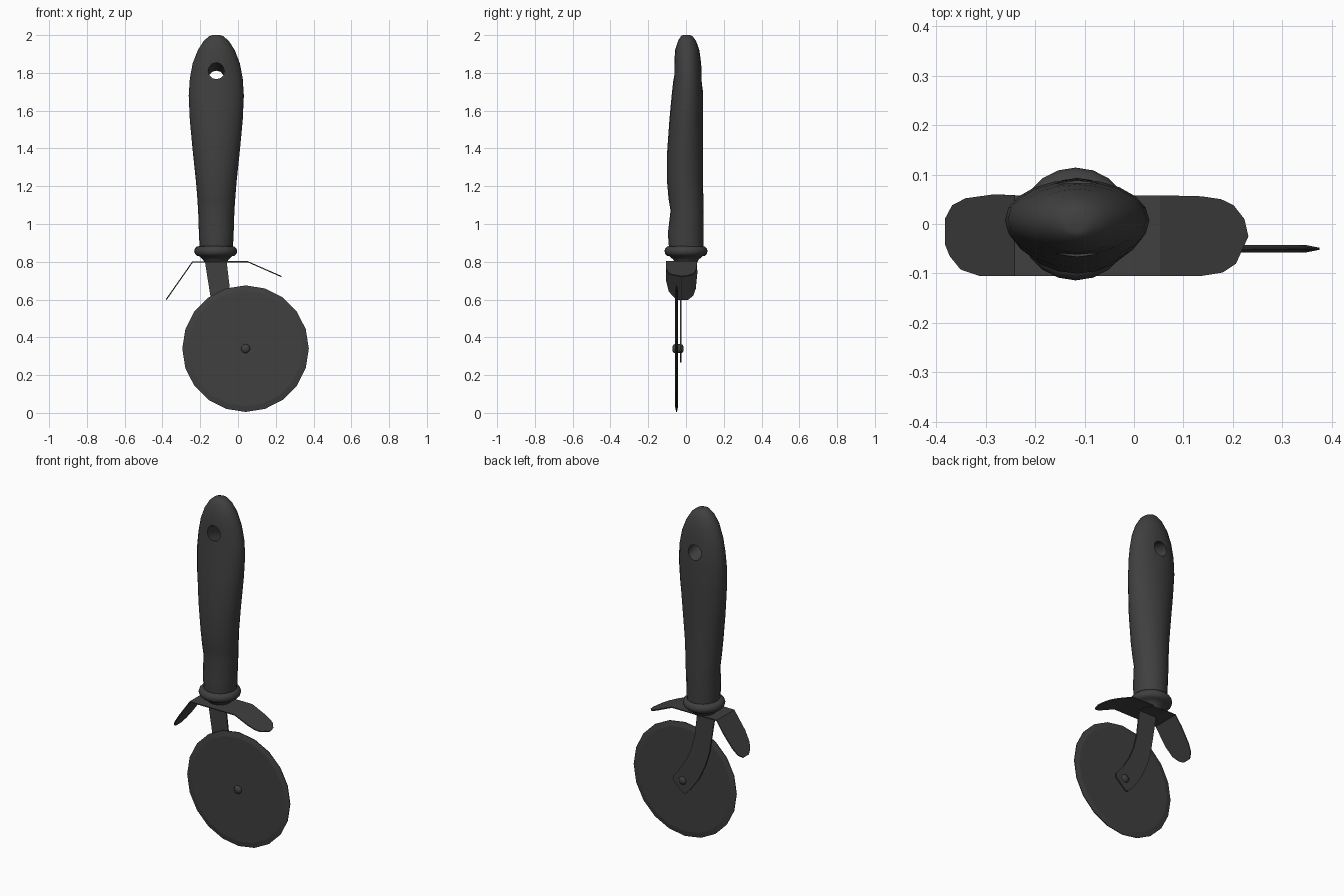
import bpy, bmesh
from math import cos, sin, pi, radians
from mathutils import Vector

cube = bpy.data.objects.get("Cube")
if cube:
    bpy.data.objects.remove(cube, do_unlink=True)

dark = bpy.data.materials.new("dark_grey")
dark.use_nodes = True
COLOUR = (0.05, 0.05, 0.05, 1)
dark.diffuse_color = COLOUR
dark.node_tree.nodes["Principled BSDF"].inputs["Base Color"].default_value = COLOUR


def finish(name, bm, smooth=None):
    """Turn a bmesh into a named object, optionally smooth shaded."""
    bmesh.ops.recalc_face_normals(bm, faces=bm.faces)
    mesh = bpy.data.meshes.new(name)
    bm.to_mesh(mesh)
    bm.free()
    mesh.materials.append(dark)
    obj = bpy.data.objects.new(name, mesh)
    bpy.context.collection.objects.link(obj)
    if smooth:
        shade(obj, smooth)
    return obj


def select(obj):
    bpy.ops.object.select_all(action='DESELECT')
    obj.select_set(True)
    bpy.context.view_layer.objects.active = obj


def shade(obj, angle):
    select(obj)
    bpy.ops.object.shade_smooth_by_angle(angle=radians(angle))


def loft(name, rings, sides, axis, smooth):
    """Join elliptical rings (centre, radius_a, radius_b) along z or y, with caps."""
    bm = bmesh.new()
    loops = []
    for centre, ra, rb in rings:
        loop = []
        for i in range(sides):
            a, b = ra * cos(2 * pi * i / sides), rb * sin(2 * pi * i / sides)
            offset = Vector((a, b, 0)) if axis == 'Z' else Vector((a, 0, b))
            loop.append(bm.verts.new(Vector(centre) + offset))
        loops.append(loop)
    for low, high in zip(loops, loops[1:]):
        for i in range(sides):
            j = (i + 1) % sides
            bm.faces.new((low[i], low[j], high[j], high[i]))
    bm.faces.new(loops[0])
    bm.faces.new(loops[-1])
    return finish(name, bm, smooth)


HX = -0.115  # handle axis

# Handle: height, half width, front y, back y
sections = [
    (0.87, 0.088, -0.09, 0.092), (0.95, 0.092, -0.096, 0.093),
    (1.07, 0.096, -0.082, 0.093), (1.13, 0.1, -0.092, 0.092),
    (1.22, 0.107, -0.1, 0.09), (1.38, 0.124, -0.1, 0.09),
    (1.55, 0.14, -0.088, 0.09), (1.68, 0.146, -0.076, 0.09),
    (1.77, 0.14, -0.066, 0.086), (1.85, 0.125, -0.062, 0.08),
    (1.92, 0.098, -0.058, 0.071), (1.97, 0.066, -0.042, 0.053),
    (1.995, 0.036, -0.026, 0.034), (2.0, 0.02, -0.016, 0.022),
]
handle = loft("handle", [((HX, (f + b) / 2, z), w, (b - f) / 2)
                         for z, w, f, b in sections], 20, 'Z', None)

# Sloping hanging hole through the handle
front, back = Vector((HX, -0.068, 1.812)), Vector((HX, 0.085, 1.766))
run = back - front
bpy.ops.mesh.primitive_cylinder_add(vertices=12, radius=0.043, depth=0.5,
                                    location=(front + back) / 2)
cutter = bpy.context.object
cutter.name = "hole_cutter"
cutter.hide_render = True
cutter.rotation_euler = run.to_track_quat('Z', 'Y').to_euler()
cutter.data.materials.append(dark)
cut = handle.modifiers.new("hole", 'BOOLEAN')
cut.operation = 'DIFFERENCE'
cut.solver = 'EXACT'
cut.object = cutter
select(handle)
bpy.ops.object.modifier_apply(modifier="hole")
bpy.data.objects.remove(cutter, do_unlink=True)
shade(handle, 40)

# Collar: short cone under a rounded ring
collar = [(0.795, 0.06), (0.81, 0.066), (0.83, 0.088), (0.832, 0.1), (0.842, 0.11),
          (0.856, 0.114), (0.87, 0.11), (0.88, 0.1), (0.884, 0.085)]
loft("collar", [((HX - 0.003, 0, z), r, r) for z, r in collar], 20, 'Z', 45)

# Blade: disc with a ground edge
BX, BY, BZ, R = 0.04, -0.05, 0.34, 0.335
loft("blade", [((BX, BY + y, BZ), r, r) for y, r in
               ((-0.008, 0.305), (-0.002, R), (0.002, R), (0.008, 0.305))], 20, 'Y', 10)

# Axle pin with domed ends
pin = [(-0.072, 0.01), (-0.068, 0.019), (-0.06, 0.024),
       (-0.024, 0.024), (-0.017, 0.019), (-0.012, 0.01)]
loft("axle_pin", [((BX, y, BZ), r, r) for y, r in pin], 12, 'Y', 45)


def thicken(obj, depth):
    mod = obj.modifiers.new("thickness", 'SOLIDIFY')
    mod.thickness = depth
    mod.offset = 0
    select(obj)
    bpy.ops.object.modifier_apply(modifier="thickness")


# Curved arm holding the blade
outline = [(-0.175, 0.8), (-0.148, 0.63), (-0.135, 0.55), (-0.108, 0.465), (-0.068, 0.38),
           (-0.012, 0.302), (0.018, 0.27), (0.036, 0.267), (0.1, 0.325), (0.102, 0.35),
           (0.05, 0.415), (0.01, 0.48), (-0.02, 0.55), (-0.04, 0.63), (-0.06, 0.8)]
bm = bmesh.new()
bm.faces.new([bm.verts.new((x, -0.028, z)) for x, z in outline])
thicken(finish("blade_arm", bm), 0.008)

# Finger guard: flat middle with two bent, rounded wings
FOLD_L, FOLD_R, TOP = -0.24, 0.052, 0.8


def guard_height(x):
    if x < FOLD_L:
        return TOP + (x - FOLD_L) * 1.43
    return TOP - max(0, x - FOLD_R) * 0.44


bm = bmesh.new()
folds = [[bm.verts.new((x, y, TOP)) for y in (-0.105, 0.058)] for x in (FOLD_L, FOLD_R)]
bm.faces.new((folds[0][0], folds[1][0], folds[1][1], folds[0][1]))
left_end = [(-0.31, -0.105), (-0.348, -0.092), (-0.37, -0.065), (-0.38, -0.04),
            (-0.38, 0.01), (-0.365, 0.038), (-0.338, 0.052), (-0.28, 0.06)]
right_end = [(0.135, -0.105), (0.178, -0.098), (0.205, -0.08), (0.23, -0.025),
             (0.222, 0.01), (0.2, 0.038), (0.175, 0.05), (0.135, 0.056)]
for (low, high), end in zip(folds, (left_end, right_end)):
    tip = [bm.verts.new((x, y, guard_height(x))) for x, y in end]
    bm.faces.new([low] + tip + [high])
thicken(finish("finger_guard", bm), 0.006)
